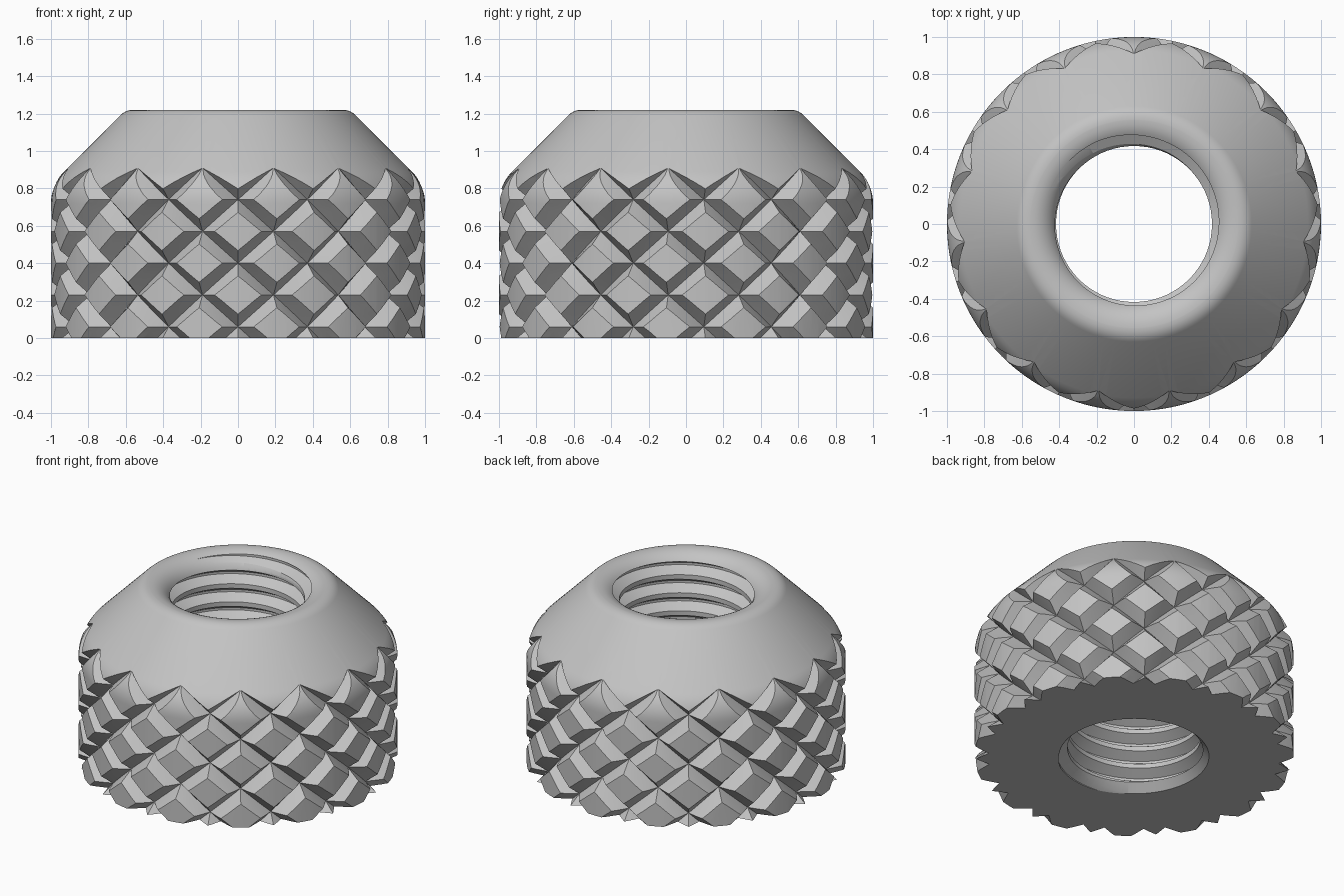
import bpy, bmesh, math
from math import sin, cos, pi, radians

if "Cube" in bpy.data.objects:
    bpy.data.objects.remove(bpy.data.objects["Cube"])

PITCH, MINOR, MAJOR = 0.125, 0.417, 0.483      # internal thread
COUNT, ROW, FLOOR = 15, 0.17, 0.912            # knurl diamonds around, half height, groove floor


def make_object(name, bm):
    bmesh.ops.remove_doubles(bm, verts=bm.verts, dist=1e-5)
    bmesh.ops.recalc_face_normals(bm, faces=bm.faces)
    me = bpy.data.meshes.new(name)
    bm.to_mesh(me)
    bm.free()
    ob = bpy.data.objects.new(name, me)
    bpy.context.collection.objects.link(ob)
    return ob


def polar(r, a, z):
    return (r * cos(a), r * sin(a), z)


def cap_open_ends(bm, low, high):
    """Close both open ends with fans to points on the axis."""
    bmesh.ops.remove_doubles(bm, verts=bm.verts, dist=1e-5)
    mid = (low + high) / 2
    tips = [bm.verts.new((0, 0, low)), bm.verts.new((0, 0, high))]
    for e in [e for e in bm.edges if e.is_boundary]:
        tip = tips[(e.verts[0].co.z + e.verts[1].co.z) / 2 > mid]
        bm.faces.new((e.verts[0], e.verts[1], tip))


def arc(cr, cz, rad, a0, a1, n):
    return [(cr + rad * cos(radians(a0 + (a1 - a0) * i / n)),
             cz + rad * sin(radians(a0 + (a1 - a0) * i / n))) for i in range(n + 1)]


def turned_body(segs=120):
    # base, rounded shoulder, cone, rounded rim, flared bore, lower chamfer
    prof = [(0.47, 0), (1.0, 0)]
    prof += arc(0.76, 0.72, 0.24, 0, 45, 8)
    prof += arc(0.559, 1.12, 0.10, 45, 90, 5)
    prof += arc(0.555, 1.075, 0.145, 90, 180, 10)
    prof += [(0.41, 0.06)]
    bm = bmesh.new()
    rings = [[bm.verts.new(polar(r, 2 * pi * k / segs, z)) for r, z in prof] for k in range(segs)]
    n = len(prof)
    for k in range(segs):
        a, b = rings[k], rings[(k + 1) % segs]
        for i in range(n):
            j = (i + 1) % n
            bm.faces.new((a[i], b[i], b[j], a[j]))
    return make_object("knurled_nut", bm)


def knurl_envelope():
    # lattice of two crossing sets of helical V grooves
    edge = 0.27
    steps = [0, edge / 2, edge, 0.5, 1 - edge, 1 - edge / 2, 1]
    slope = (1 - FLOOR) / 0.2

    def wall(t):
        return FLOOR + slope * min(t, 1 - t, edge)

    bm = bmesh.new()
    for s in range(-6, 4):
        for a in range(COUNT):
            grid = []
            for fu in steps:
                row = []
                for fv in steps:
                    u, v = a + fu, a - s + fv
                    ang = -pi / 2 + (u + v) * pi / COUNT
                    row.append(bm.verts.new(polar(min(wall(fu), wall(fv)), ang, 0.74 + ROW * (u - v))))
                grid.append(row)
            for i in range(6):
                for j in range(6):
                    p, q = grid[i][j], grid[i + 1][j]
                    r, t = grid[i + 1][j + 1], grid[i][j + 1]
                    # split along the ridge running out of each groove crossing
                    if (i < 3) == (j < 3):
                        tris = ((p, q, r), (p, r, t))
                    else:
                        tris = ((p, q, t), (q, r, t))
                    for tri in tris:
                        bm.faces.new(tri)
    cap_open_ends(bm, -1.0, 2.0)
    return make_object("knurl_envelope", bm)


def thread_cutter(segs=72, turns=14):
    # trapezoid thread profile swept along a right-handed helix
    prof = [(MINOR, 0), (MINOR, 0.25), (MAJOR, 0.5625), (MAJOR, 0.6875), (MINOR, 1.0)]
    bm = bmesh.new()
    prev = None
    for k in range(segs * turns + 1):
        a = 2 * pi * (k % segs) / segs
        z0 = -0.3 + PITCH * k / segs
        cur = [bm.verts.new(polar(r, a, z0 + PITCH * t)) for r, t in prof]
        if prev:
            for i in range(4):
                bm.faces.new((prev[i], cur[i], cur[i + 1], prev[i + 1]))
        prev = cur
    cap_open_ends(bm, -0.8, 2.0)
    return make_object("thread_cutter", bm)


nut = turned_body()
tools = [(knurl_envelope(), 'INTERSECT'), (thread_cutter(), 'DIFFERENCE')]
for tool, op in tools:
    mod = nut.modifiers.new(tool.name, 'BOOLEAN')
    mod.operation, mod.solver, mod.object = op, 'EXACT', tool
    tool.hide_render = True

# apply the cuts and remove the helpers
bpy.context.view_layer.update()
final = bpy.data.meshes.new_from_object(nut.evaluated_get(bpy.context.evaluated_depsgraph_get()))
nut.modifiers.clear()
nut.data = final
for tool, _ in tools:
    bpy.data.objects.remove(tool)

steel = bpy.data.materials.new("light_grey")
steel.diffuse_color = (0.55, 0.55, 0.55, 1)
steel.use_nodes = True
steel.node_tree.nodes["Principled BSDF"].inputs["Base Color"].default_value = steel.diffuse_color
final.materials.clear()
final.materials.append(steel)

bpy.context.view_layer.objects.active = nut
nut.select_set(True)
bpy.ops.object.shade_smooth_by_angle(angle=radians(25))
